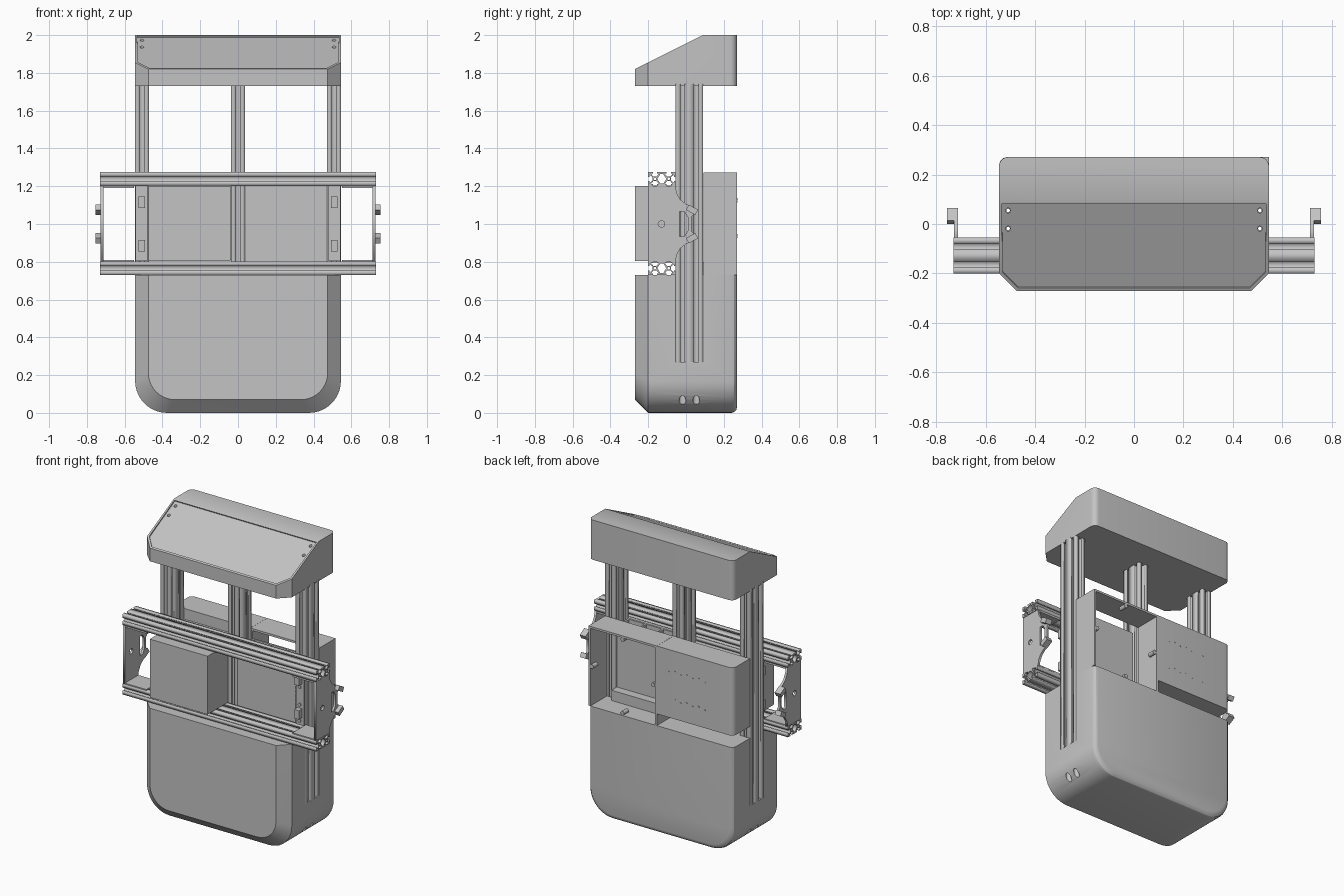
import bpy, bmesh, math
from mathutils import Matrix, Vector

cube = bpy.data.objects.get("Cube")
if cube:
    bpy.data.objects.remove(cube, do_unlink=True)

grey = bpy.data.materials.new("light_grey")
grey.use_nodes = True
grey.diffuse_color = (0.55, 0.55, 0.55, 1)
grey.node_tree.nodes["Principled BSDF"].inputs["Base Color"].default_value = (0.55, 0.55, 0.55, 1)

ALONG_X = Matrix(((0, 0, 1, 0), (1, 0, 0, 0), (0, 1, 0, 0), (0, 0, 0, 1)))
ALONG_Z = Matrix.Identity(4)


def add(name, mesh):
    mesh.materials.clear()
    mesh.materials.append(grey)
    ob = bpy.data.objects.new(name, mesh)
    bpy.context.collection.objects.link(ob)
    return ob


def from_bm(name, bm):
    bmesh.ops.recalc_face_normals(bm, faces=bm.faces)
    mesh = bpy.data.meshes.new(name)
    bm.to_mesh(mesh)
    bm.free()
    return add(name, mesh)


def evaluated_mesh(ob):
    dg = bpy.context.evaluated_depsgraph_get()
    return bpy.data.meshes.new_from_object(ob.evaluated_get(dg), depsgraph=dg)


def box(name, x, y, z, tilt=0):
    bm = bmesh.new()
    bmesh.ops.create_cube(bm, size=1)
    lo, hi = Vector((x[0], y[0], z[0])), Vector((x[1], y[1], z[1]))
    m = Matrix.Translation((lo + hi) / 2) @ Matrix.Rotation(tilt, 4, 'X') @ Matrix.Diagonal((*(hi - lo), 1))
    bm.transform(m)
    return from_bm(name, bm)


def cylinder(name, centre, r, length, axis='Z', sides=16):
    bm = bmesh.new()
    bmesh.ops.create_cone(bm, cap_ends=True, segments=sides, radius1=r, radius2=r, depth=length)
    turn = {'Z': Matrix.Identity(4), 'Y': Matrix.Rotation(math.pi / 2, 4, 'X'),
            'X': Matrix.Rotation(math.pi / 2, 4, 'Y')}[axis]
    bm.transform(Matrix.Translation(centre) @ turn)
    return from_bm(name, bm)


def prism(name, loops, lo, hi, frame):
    """Extrude a flat outline (first loop) with holes (other loops)."""
    cu = bpy.data.curves.new(name, 'CURVE')
    cu.dimensions, cu.fill_mode, cu.extrude = '2D', 'BOTH', (hi - lo) / 2
    for loop in loops:
        sp = cu.splines.new('POLY')
        sp.points.add(len(loop) - 1)
        for p, (a, b) in zip(sp.points, loop):
            p.co = (a, b, 0, 1)
        sp.use_cyclic_u = True
    tmp = bpy.data.objects.new("helper", cu)
    bpy.context.collection.objects.link(tmp)
    bm = bmesh.new()
    bm.from_mesh(evaluated_mesh(tmp))
    bpy.data.objects.remove(tmp, do_unlink=True)
    bmesh.ops.remove_doubles(bm, verts=bm.verts, dist=1e-5)
    bm.transform(frame @ Matrix.Translation((0, 0, (lo + hi) / 2)))
    return from_bm(name, bm)


def cut(ob, cutters):
    for c in cutters:
        c.hide_render = True
        mod = ob.modifiers.new("cut", 'BOOLEAN')
        mod.operation, mod.solver, mod.object = 'DIFFERENCE', 'EXACT', c
    mesh = evaluated_mesh(ob)
    ob.modifiers.clear()
    ob.data = mesh
    mesh.materials.clear()
    mesh.materials.append(grey)
    for c in cutters:
        bpy.data.objects.remove(c, do_unlink=True)


def smooth(ob):
    bpy.ops.object.select_all(action='DESELECT')
    ob.select_set(True)
    bpy.context.view_layer.objects.active = ob
    bpy.ops.object.shade_smooth_by_angle(angle=math.radians(30))


def ring(cx, cy, r, n=10):
    return [(cx + r * math.cos(2 * math.pi * i / n), cy + r * math.sin(2 * math.pi * i / n)) for i in range(n)]


# Slotted double rail cross-section
H = 0.0365
half = [(-0.011, 0), (-0.011, 0.009), (-0.021, 0.009), (-0.009, 0.024)]
slot = half + [(-t, d) for t, d in reversed(half)]
sides = [((-H, -H), (1, 0)), ((H, -H), (1, 0)), ((2 * H, 0), (0, 1)),
         ((H, H), (-1, 0)), ((-H, H), (-1, 0)), ((-2 * H, 0), (0, -1))]
corners = {1: (2 * H, -H), 2: (2 * H, H), 4: (-2 * H, H), 5: (-2 * H, -H)}
outline = []
for i, (c, (tx, ty)) in enumerate(sides):
    outline += [(c[0] + t * tx - d * ty, c[1] + t * ty + d * tx) for t, d in slot]
    if i in corners:
        outline.append(corners[i])
core = [(0.024, 0), (0.008, 0.025), (-0.008, 0.025), (-0.024, 0), (-0.008, -0.025), (0.008, -0.025)]
rail = [outline, core, ring(-H, 0, 0.007), ring(H, 0, 0.007)]


def moved(loops, da, db, turn=False):
    return [[(da - b, db + a) if turn else (da + a, db + b) for a, b in lp] for lp in loops]


RY = 0.018   # depth position of the upright rails
W = 0.545    # half width of the body
for name, x in (("right_upright", -W + H), ("centre_upright", 0), ("left_upright", W - H)):
    prism(name, moved(rail, x, RY, True), 0.27, 1.74, ALONG_Z)
for name, z in (("lower_crossbar", 0.766), ("upper_crossbar", 1.239)):
    prism(name, moved(rail, -0.128, z), -0.73, 0.73, ALONG_X)


# Lower body: rounded tub lofted from back to front
def tub_outline(inset, top=0.73, r=0.17, n=10):
    w, rr = W - inset, r - inset * 0.4
    right = [(w, top)]
    for i in range(n + 1):
        a = math.pi / 2 * i / n
        right.append((w - rr + rr * math.cos(a), inset + rr - rr * math.sin(a)))
    return right + [(-x, z) for x, z in reversed(right)]


bm = bmesh.new()
loops = []
for y, inset in ((0.27, 0.03), (0.266, 0.015), (0.255, 0.004), (0.24, 0), (-0.2, 0), (-0.27, 0.07)):
    loops.append([bm.verts.new((x, y, z)) for x, z in tub_outline(inset)])
for a, b in zip(loops, loops[1:]):
    for i in range(len(a)):
        j = (i + 1) % len(a)
        bm.faces.new((a[i], a[j], b[j], b[i]))
bm.faces.new(loops[0])
bm.faces.new(loops[-1])
body = from_bm("lower_body", bm)
cutters = []
for s in (-1, 1):
    xs = sorted((s * (W - 2 * H), s * 0.6))
    cutters.append(box("rail_pocket", xs, (RY - 2 * H, RY + 2 * H), (0.27, 0.8)))
    cutters += [cylinder("bolt_hole", (s * (W - H), RY + d, 0.1), 0.018, 0.4) for d in (-H, H)]
cut(body, cutters)
smooth(body)

# Hood: chamfered plan, sloping top with a sunken panel
R = 0.035
back = [(W - R + R * math.cos(a), 0.27 - R + R * math.sin(a)) for a in (i * math.pi / 12 for i in range(7))]
right = [(0.475, -0.27), (W, -0.2)] + back
plan = right + [(-x, y) for x, y in reversed(right)]
hood = prism("hood", [plan], 1.73, 2.0, ALONG_Z)
bm = bmesh.new()
bm.from_mesh(hood.data)
bmesh.ops.dissolve_limit(bm, angle_limit=0.01, verts=bm.verts, edges=bm.edges)
slope = Vector((0, -0.5, 1)).normalized()
res = bmesh.ops.bisect_plane(bm, geom=bm.verts[:] + bm.edges[:] + bm.faces[:],
                             plane_co=(0, 0.09, 2), plane_no=slope, clear_outer=True)
bmesh.ops.holes_fill(bm, edges=[e for e in bm.edges if e.is_boundary], sides=0)
bmesh.ops.recalc_face_normals(bm, faces=bm.faces)
panel = [f for f in bm.faces if f.normal.dot(slope) > 0.99]
bmesh.ops.inset_region(bm, faces=panel, thickness=0.015, depth=0)
bmesh.ops.inset_region(bm, faces=panel, thickness=0.0005, depth=-0.008)
bm.to_mesh(hood.data)
bm.free()
cut(hood, [cylinder("bolt_hole", (s * (W - H), RY + d, 1.9), 0.01, 0.5)
           for s in (-1, 1) for d in (-H, H)])
smooth(hood)

# Boxes on the right half
box("front_box", (-0.475, -0.04), (-0.27, -0.03), (0.803, 1.2))
box("inner_box", (-0.47, -0.04), (-0.03, 0.09), (0.81, 1.2))
arc = [(-W + R - R * math.sin(a), 0.27 - R + R * math.cos(a)) for a in (i * math.pi / 12 for i in range(7))]
smooth(prism("rear_box", [[(0.03, 0.092), (0.03, 0.27)] + arc + [(-W, 0.092)]], 0.81, 1.272, ALONG_Z))
for z in (0.93, 1.12):
    for i in range(7):
        cylinder("vent_dot", (-0.33 + 0.045 * i, 0.27, z + 0.012 * (i % 2)), 0.005, 0.003, 'Y', 8)

# Open-backed shell on the left half
T = 0.014
box("shell_outer_wall", (W - T, W), (0.092, 0.27), (0.73, 1.272))
box("shell_inner_wall", (0.031, 0.031 + T), (0.092, 0.27), (0.73, 1.272))
box("shell_top", (0.031, W), (0.092, 0.27), (1.272 - T, 1.272))
for x, z in ((0.29, 0.745), (0.29, 1.245), (0.06, 1.0), (0.52, 1.0)):
    cylinder("shell_boss", (x, 0.245, z), 0.014, 0.05, 'Y')

# Compartment holder with three open pockets
hx = (0.07, 0.47)
box("holder_front", (0.036, 0.475), (-0.055, -0.043), (0.8, 1.22))
box("holder_back", hx, (0.06, 0.072), (0.78, 1.22))
box("holder_floor", hx, (-0.043, 0.06), (0.8, 1.1))
box("holder_ledge", hx, (0.072, 0.13), (0.73, 0.8))
for i in range(4):
    x = hx[0] + i * (hx[1] - hx[0] - 0.012) / 3
    box("holder_divider", (x, x + 0.012), (-0.043, 0.06), (1.1, 1.22))

# End plates, flanges, sensors and rail brackets on both sides
upper = [(-0.2, 1.2), (-0.055, 1.2), (-0.05, 1.165), (-0.03, 1.13), (0.0, 1.105), (0.03, 1.095), (0.05, 1.06), (0.03, 1.04)]
plate = upper + [(y, 2 - z) for y, z in reversed(upper)]
window = [(-0.035, 0.935), (-0.035, 1.065), (-0.008, 1.065), (0.01, 1.035), (0.01, 0.965), (-0.008, 0.935)]
for s, side in ((1, "left"), (-1, "right")):
    def span(a, b):
        return sorted((s * a, s * b))
    x0, x1 = span(0.712, 0.727)
    prism(side + "_end_plate", [plate, window, ring(-0.13, 1.0, 0.018, 8)], x0, x1, ALONG_X)
    for k in (1, -1):
        z = sorted((1 + k * 0.19, 1 + k * 0.203))
        box(side + "_flange", span(0.55, 0.712), (-0.2, -0.055), z)
        box(side + "_sensor", span(0.712, 0.755), (0.004, 0.06), (1 + k * 0.075 - 0.016, 1 + k * 0.075 + 0.016), -k * 0.5)
        zc = 1 + k * 0.115
        box(side + "_bracket_block", span(0.492, 0.528), (-0.1, -0.06), (zc - 0.03, zc + 0.03))
        for d in (-0.055, 0.055):
            cylinder(side + "_bracket_bolt", (s * 0.51, -0.067, zc + d), 0.011, 0.008, 'Y')
    box(side + "_bracket_plate", span(0.48, 0.542), (-0.064, -0.055), (0.803, 1.2))
